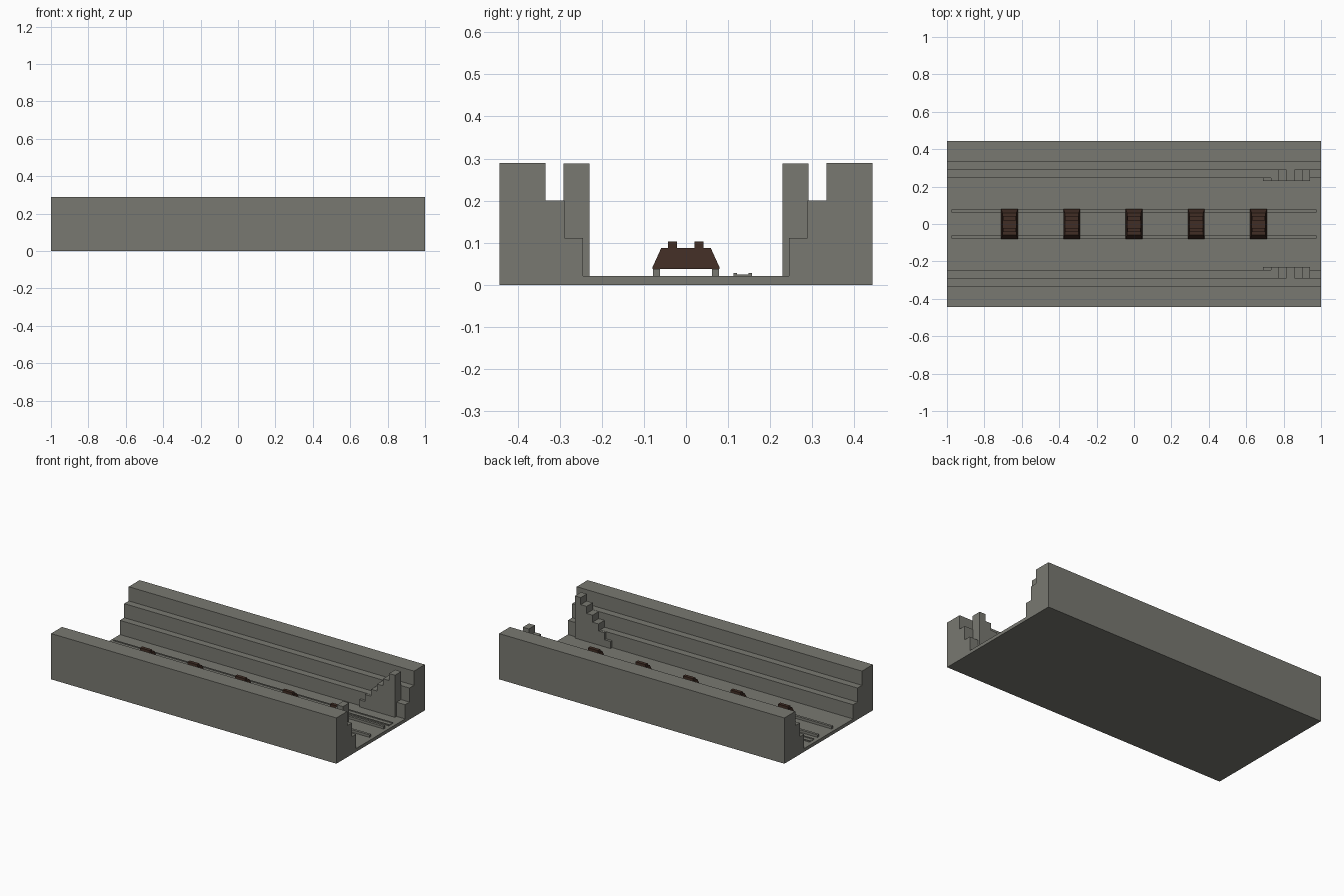
import bpy, bmesh

cube = bpy.data.objects.get("Cube")
if cube:
    bpy.data.objects.remove(cube)


def material(name, rgb):
    m = bpy.data.materials.new(name)
    m.use_nodes = True
    m.diffuse_color = (*rgb, 1)
    m.node_tree.nodes["Principled BSDF"].inputs["Base Color"].default_value = (*rgb, 1)
    return m


stone = material("grey stone", (0.19, 0.19, 0.165))
wood = material("dark brown", (0.052, 0.026, 0.018))


def prism(name, profile, start, end, mat, axis="x", taper=0):
    """Extrude a profile along x (points y, z) or along y (points x, z)."""
    bm = bmesh.new()
    to_3d = (lambda a, h, d: (d, a, h)) if axis == "x" else (lambda a, h, d: (a, d, h))
    top = max(h for a, h in profile)
    low = min(h for a, h in profile)
    rings = []
    for d, side in ((start, 1), (end, -1)):
        ring = []
        for a, h in profile:
            shift = side * taper * (h - low) / (top - low)
            ring.append(bm.verts.new(to_3d(a, h, d + shift)))
        rings.append(ring)
        bm.faces.new(ring)
    n = len(profile)
    for i in range(n):
        j = (i + 1) % n
        bm.faces.new((rings[0][i], rings[0][j], rings[1][j], rings[1][i]))
    bmesh.ops.recalc_face_normals(bm, faces=bm.faces)
    mesh = bpy.data.meshes.new(name)
    bm.to_mesh(mesh)
    bm.free()
    mesh.materials.append(mat)
    obj = bpy.data.objects.new(name, mesh)
    bpy.context.collection.objects.link(obj)
    return obj


def box(name, x0, x1, y0, y1, z0, z1, mat):
    return prism(name, [(y0, z0), (y1, z0), (y1, z1), (y0, z1)], x0, x1, mat)


# Trench: thin floor between two walls with ledges
FLOOR = 0.021
half = [(0.443, 0), (0.443, 0.29), (0.334, 0.29), (0.334, 0.2),
        (0.289, 0.2), (0.289, 0.111), (0.245, 0.111), (0.245, FLOOR)]
prism("trench", half + [(-y, z) for y, z in reversed(half)], -1, 1, stone)

# Stairs against both walls, solid down to the floor
FIRST, TREAD, RISE, STEPS = 0.69, 0.0417, 0.0445, 6
stairs = [(FIRST + STEPS * TREAD, FLOOR), (FIRST, FLOOR)]
for i in range(STEPS):
    z = FLOOR + RISE * (i + 1)
    stairs += [(FIRST + i * TREAD, z), (FIRST + (i + 1) * TREAD, z)]
for side, name in ((-1, "front_stairs"), (1, "back_stairs")):
    prism(name, stairs, side * 0.229, side * 0.291, stone, axis="y")

# Rails
for side, name in ((-1, "front_rail"), (1, "back_rail")):
    box(name, -0.977, 0.977, side * 0.07 - 0.008, side * 0.07 + 0.008, FLOOR, 0.037, stone)

# Low channel beside the rails
channel = [(0.113, FLOOR), (0.157, FLOOR), (0.157, 0.028), (0.149, 0.028),
           (0.149, 0.024), (0.121, 0.024), (0.121, 0.028), (0.113, 0.028)]
prism("side_channel", channel, -0.977, 0.977, stone)

# Sleds on the rails: base, tapered body and two raised bars
for i in range(5):
    x = (i - 2) * 0.333
    box(f"sled_base_{i}", x - 0.045, x + 0.045, -0.08, 0.08, 0.037, 0.041, wood)
    body = [(-0.08, 0.041), (0.08, 0.041), (0.059, 0.087), (-0.059, 0.087)]
    prism(f"sled_body_{i}", body, x - 0.045, x + 0.045, wood, taper=0.008)
    for y in (-0.032, 0.031):
        box(f"sled_bar_{i}", x - 0.035, x + 0.035, y - 0.011, y + 0.011, 0.087, 0.103, wood)
